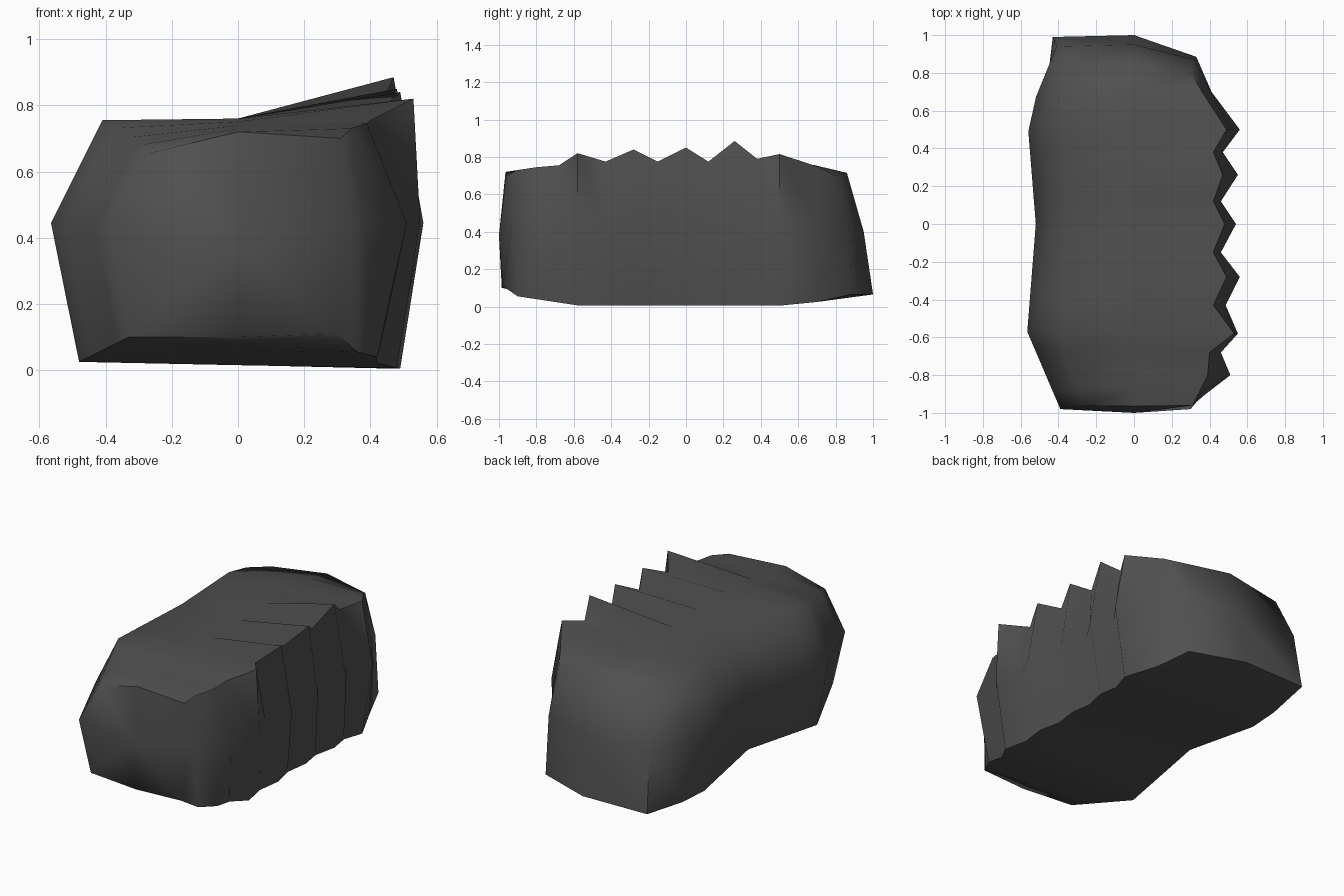
import bpy, bmesh, math

if "Cube" in bpy.data.objects:
    bpy.data.objects.remove(bpy.data.objects["Cube"])

# One dark material
mat = bpy.data.materials.new("dark grey")
mat.diffuse_color = (0.08, 0.08, 0.08, 1)
mat.use_nodes = True
mat.node_tree.nodes["Principled BSDF"].inputs["Base Color"].default_value = mat.diffuse_color

# Lengthwise columns of the smooth side: key stations (t, x, y, z)
smooth_columns = {
    "bottom_mid": [(-1, 0, -.985, .10), (-.58, 0, -.58, .015), (0, 0, 0, .04), (.57, 0, .57, .012), (1, 0, 1, .065)],
    "bottom_left": [(-1, -.33, -.95, .10), (-.58, -.48, -.58, .025), (0, -.42, 0, .08), (.57, -.48, .57, .025), (1, -.43, .99, .065)],
    "mid_left": [(-1, -.39, -.98, .42), (-.58, -.565, -.57, .445), (0, -.52, 0, .445), (.57, -.565, .56, .445), (1, -.41, .94, .42)],
    "top_left": [(-1, -.27, -.96, .655), (-.58, -.41, -.57, .755), (0, -.38, 0, .755), (.57, -.41, .56, .755), (1, -.36, .84, .67)],
    "top_mid": [(-1, 0, -.965, .72), (-.58, 0, -.57, .76), (0, 0, 0, .76), (.67, 0, .67, .76), (1, 0, .86, .715)],
}
# Jagged side: (t, top x, top z, mid x, bottom x)
teeth = [
    (-.90, .34, .73, .38, .36), (-.80, .39, .745, .51, .42), (-.68, .40, .755, .46, .42),
    (-.58, .53, .82, .55, .48), (-.43, .42, .775, .485, .45), (-.28, .49, .84, .56, .47),
    (-.15, .42, .775, .46, .44), (0, .48, .85, .54, .46), (.12, .42, .775, .46, .44),
    (.26, .47, .885, .55, .47), (.38, .42, .79, .47, .45), (.50, .49, .815, .56, .49),
    (.70, .36, .75, .41, .40),
]


def sample(keys, t):
    for a, b in zip(keys, keys[1:]):
        if t <= b[0]:
            f = (t - a[0]) / (b[0] - a[0])
            return tuple(p + (q - p) * f for p, q in zip(a[1:], b[1:]))
    return keys[-1][1:]


def ring(t, right):
    s = {n: sample(k, t) for n, k in smooth_columns.items()}
    return [s["bottom_mid"], s["bottom_left"], s["mid_left"], s["top_left"], s["top_mid"]] + right


# Loft the rings from front to back
rings = [ring(-1, [(.31, -.96, .70), (.34, -.93, .44), (.30, -.98, .11)])]
for t, tx, tz, mx, bx in teeth:
    bz = .07 - .065 * min(1, (1 - abs(t)) / .43)
    rings.append(ring(t, [(tx, t, tz), (mx, t, .445), (bx, t, bz)]))
rings.append(ring(1, [(.30, .80, .70), (.32, .87, .42), (.33, .885, .065)]))

bm = bmesh.new()
loops = [[bm.verts.new(p) for p in r] for r in rings]
for a, b in zip(loops, loops[1:]):
    for i in range(8):
        j = (i + 1) % 8
        bm.faces.new((a[i], a[j], b[j], b[i]))
# Rounded end caps
for loop, tip in ((loops[0], (0, -1, .38)), (loops[-1], (0, .95, .4))):
    c = bm.verts.new(tip)
    for i in range(8):
        bm.faces.new((loop[i], loop[(i + 1) % 8], c))
bmesh.ops.recalc_face_normals(bm, faces=bm.faces)

me = bpy.data.meshes.new("jagged_block")
bm.to_mesh(me)
bm.free()
me.materials.append(mat)
ob = bpy.data.objects.new("jagged_block", me)
bpy.context.collection.objects.link(ob)
bpy.context.view_layer.objects.active = ob
ob.select_set(True)
bpy.ops.object.shade_smooth_by_angle(angle=math.radians(65))
